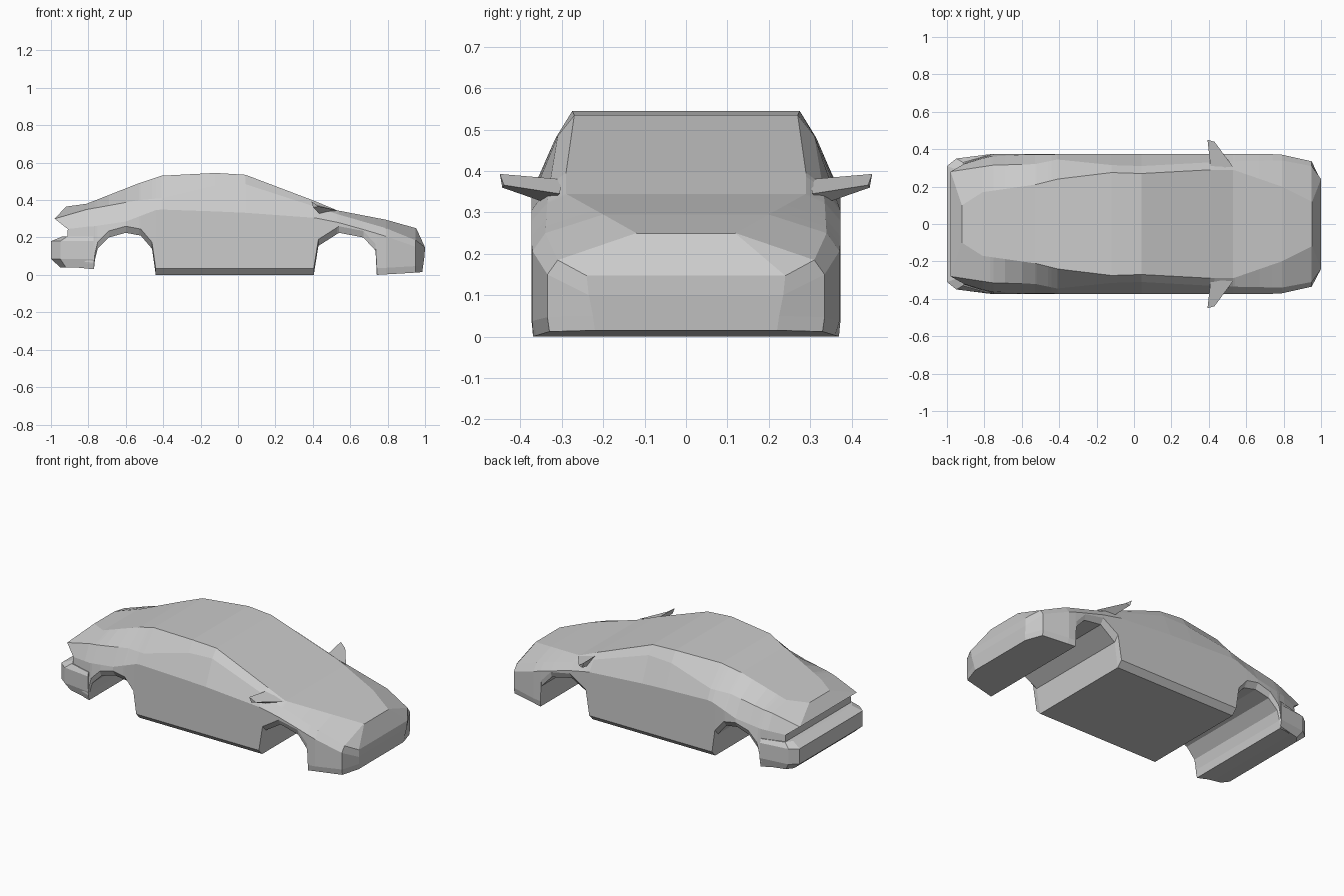
import bpy, bmesh

if "Cube" in bpy.data.objects:
    bpy.data.objects.remove(bpy.data.objects["Cube"])

def make_object(name, bm):
    bmesh.ops.recalc_face_normals(bm, faces=bm.faces)
    mesh = bpy.data.meshes.new(name)
    bm.to_mesh(mesh)
    bm.free()
    obj = bpy.data.objects.new(name, mesh)
    bpy.context.collection.objects.link(obj)
    return obj

def sample(rail, x):
    # linear interpolation of a rail [(x, values...)] at x
    if x <= rail[0][0]:
        return rail[0][1:]
    for a, b in zip(rail, rail[1:]):
        if x <= b[0]:
            t = (x - a[0]) / (b[0] - a[0])
            return tuple(p + (q - p) * t for p, q in zip(a[1:], b[1:]))
    return rail[-1][1:]

def loft(bm, rings, caps):
    rows = [[bm.verts.new(p) for p in ring] for ring in rings]
    n = len(rows[0])
    for a, b in zip(rows, rows[1:]):
        for i in range(n):
            j = (i + 1) % n
            bm.faces.new((a[i], a[j], b[j], b[i]))
    for row in (rows[0], rows[-1]):
        if caps == "strips":      # join left and right halves with bands
            for i in range(n // 2 - 1):
                bm.faces.new((row[i], row[i + 1], row[n - 2 - i], row[n - 1 - i]))
        else:
            bm.faces.new(row)

def both_sides(half):
    return half + [(x, -y, z) for x, y, z in reversed(half)]

# Body rails running from tail to nose: x, half width, height
roof = [(-.92, .10, .365), (-.81, .17, .38), (-.53, .21, .49), (-.41, .24, .53),
        (-.12, .275, .545), (.04, .27, .535), (.41, .29, .395), (.53, .29, .345),
        (.79, .20, .295), (.95, .12, .25)]
shoulder = [(-.92, .29, .33), (-.75, .315, .36), (-.53, .32, .40), (-.41, .345, .41),
            (-.12, .315, .48), (.04, .31, .485), (.41, .33, .365), (.53, .335, .325),
            (.79, .34, .25), (.95, .31, .185)]
waist = [(-.92, .325, .25), (-.77, .36, .26), (-.60, .37, .285), (-.43, .373, .35),
         (0, .373, .335), (.41, .373, .305), (.56, .373, .275), (.78, .373, .21),
         (.95, .335, .15)]
sill_width = [(-.92, .34), (-.77, .373), (.78, .373), (.95, .335)]
floor_width = [(-.92, .33), (-.77, .365), (-.45, .34), (.41, .34), (.74, .37), (.95, .33)]
# Underside profile with the two wheel arches
floor = [(-.92, .045), (-.77, .03), (-.765, .08), (-.75, .14), (-.69, .20), (-.60, .225),
         (-.52, .21), (-.46, .14), (-.44, 0), (.405, 0), (.43, .155), (.54, .225),
         (.67, .20), (.735, .13), (.742, 0), (.95, .012)]

stations = sorted({p[0] for p in roof + floor})
rings = []
for x in stations:
    z = sample(floor, x)[0]
    half = [(x, *sample(r, x)) for r in (roof, shoulder, waist)]
    half += [(x, sample(sill_width, x)[0], z + .035), (x, sample(floor_width, x)[0], z)]
    rings.append(both_sides(half))

# Tail end with overhanging deck edge, and the rounded nose
rings[0] = both_sides([(-.92, .10, .365), (-.98, .28, .30), (-.91, .32, .245),
                       (-.92, .33, .08), (-.92, .32, .045)])
rings.append(both_sides([(.953, .12, .249), (1, .24, .147), (.997, .235, .10),
                         (.99, .225, .05), (.985, .22, .015)]))
bm = bmesh.new()
loft(bm, rings, "strips")
make_object("car_body", bm)

# Rear bumper: stacked outlines
bm = bmesh.new()
layers = []
for z, inset in ((.04, .05), (.085, 0), (.18, 0), (.205, .06)):
    side = inset * .35
    layers.append(both_sides([(-.772, .373 - side * .2, z), (-.95 + inset * .6, .35 - side, z),
                              (-1 + inset, .31 - side, z)]))
loft(bm, layers, "flat")
make_object("rear_bumper", bm)

# Door mirrors
for name, s in (("left_mirror", 1), ("right_mirror", -1)):
    bm = bmesh.new()
    base = [(.41, .30, .38), (.53, .305, .345), (.44, .335, .322)]
    tip = [(.393, .45, .393), (.43, .44, .366), (.402, .444, .36)]
    loft(bm, [[(x, y * s, z) for x, y, z in t] for t in (base, tip)], "flat")
    make_object(name, bm)
